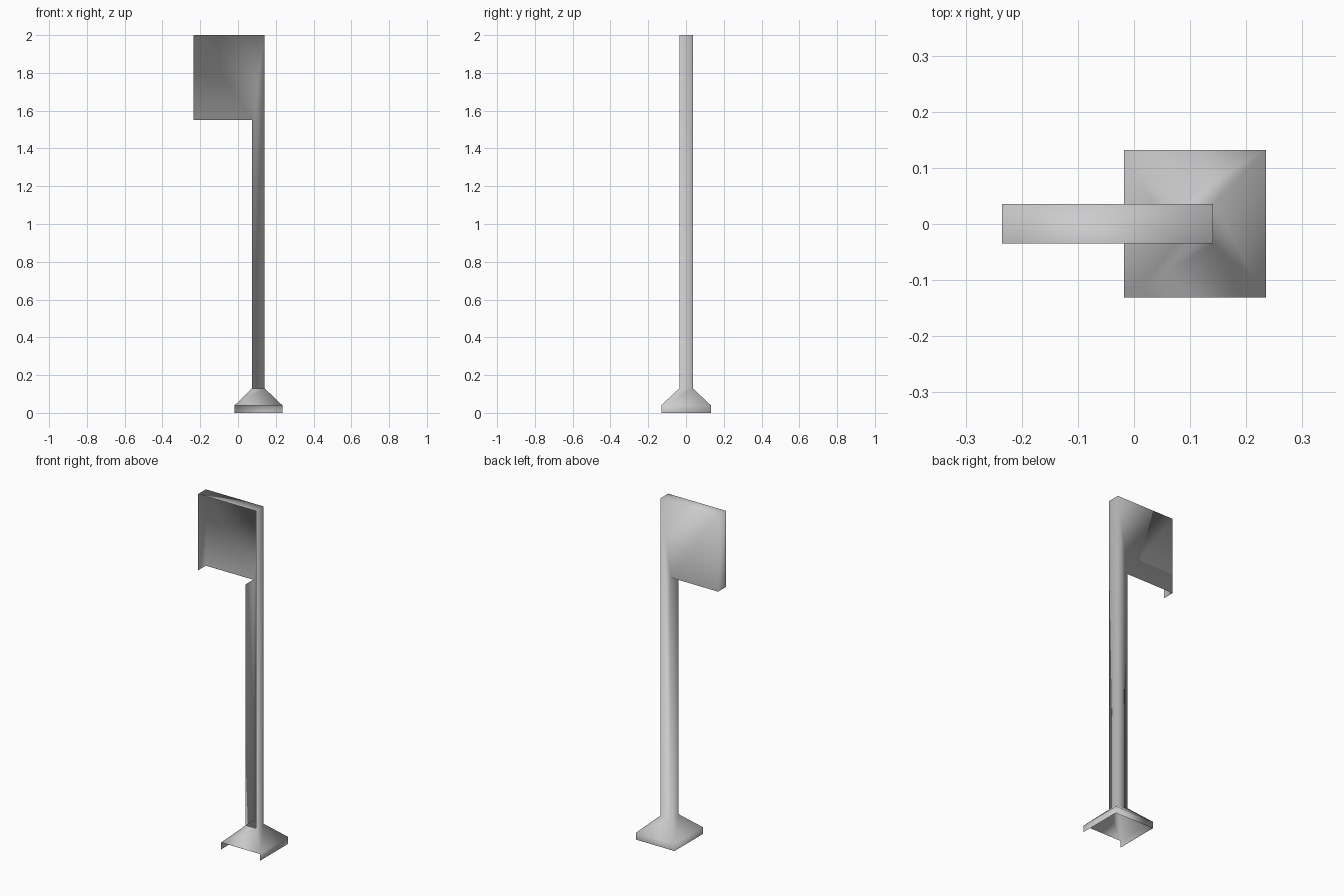
import bpy
import bmesh

cube = bpy.data.objects.get("Cube")
if cube:
    bpy.data.objects.remove(cube, do_unlink=True)

# One plain grey for the whole sheet-metal sign
grey = bpy.data.materials.new("plain grey")
grey.use_nodes = True
colour = (0.6, 0.6, 0.6, 1.0)
grey.diffuse_color = colour
grey.node_tree.nodes["Principled BSDF"].inputs["Base Color"].default_value = colour

FRONT, BACK = -0.035, 0.036
POST_LEFT, POST_RIGHT = 0.075, 0.141
RIM_TOP, BASE_TOP = 0.04, 0.13
PANEL_BOTTOM, TOP = 1.55, 2.0

bm = bmesh.new()


def face(points):
    bm.faces.new([bm.verts.new(p) for p in points])


def rectangle(x0, x1, y0, y1, z):
    return [(x0, y0, z), (x1, y0, z), (x1, y1, z), (x0, y1, z)]


def walls(low, high, sides):
    """Join two rectangles; side 0 is the front, then counter-clockwise."""
    for i in sides:
        j = (i + 1) % 4
        face([low[i], low[j], high[j], high[i]])


# Base: rim open at the front and below, with four sloping sides
foot = rectangle(-0.018, 0.235, -0.131, 0.132, 0)
rim = rectangle(-0.018, 0.235, -0.131, 0.132, RIM_TOP)
neck = rectangle(POST_LEFT, POST_RIGHT, FRONT, BACK, BASE_TOP)
walls(foot, rim, (1, 2, 3))
walls(rim, neck, range(4))

# Post and panel: one flag-shaped channel, open at the front
outline = [(POST_LEFT, BASE_TOP), (POST_RIGHT, BASE_TOP), (POST_RIGHT, TOP),
           (-0.235, TOP), (-0.235, PANEL_BOTTOM), (POST_LEFT, PANEL_BOTTOM)]
face([(x, BACK, z) for x, z in reversed(outline)])
for i in (1, 2, 3, 5):  # the panel underside and post foot stay open
    (px, pz), (qx, qz) = outline[i], outline[(i + 1) % 6]
    face([(px, FRONT, pz), (px, BACK, pz), (qx, BACK, qz), (qx, FRONT, qz)])

# Weld the parts into one smooth shell
bmesh.ops.remove_doubles(bm, verts=bm.verts[:], dist=0.0001)
for f in bm.faces:
    f.smooth = True

mesh = bpy.data.meshes.new("signpost")
bm.to_mesh(mesh)
bm.free()
mesh.materials.append(grey)
signpost = bpy.data.objects.new("signpost", mesh)
bpy.context.collection.objects.link(signpost)
